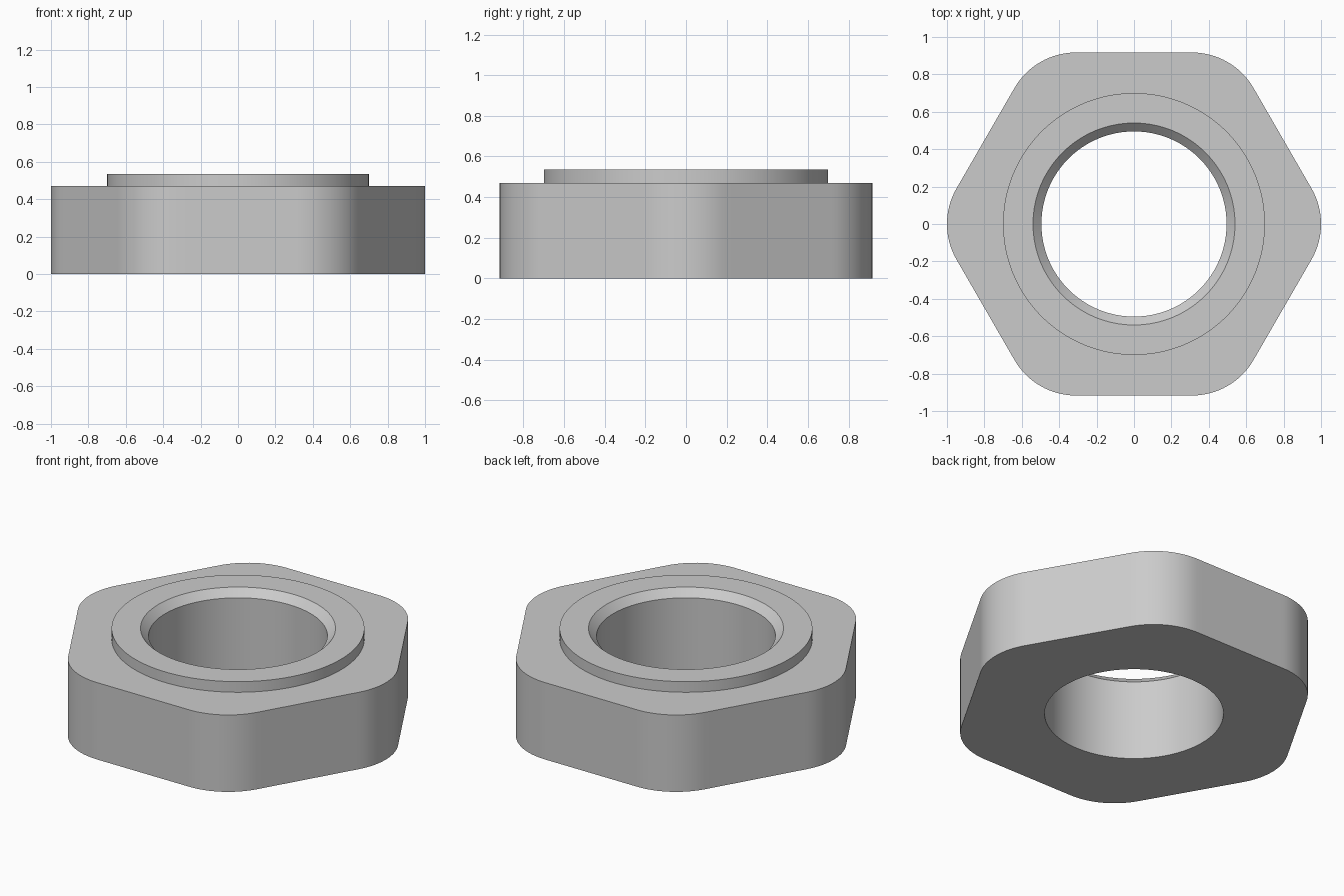
import bpy, bmesh
from math import sin, cos, pi, sqrt, radians
from mathutils import Vector

cube = bpy.data.objects.get("Cube")
if cube:
    bpy.data.objects.remove(cube, do_unlink=True)

APOTHEM, FILLET = 0.917, 0.38      # hexagon half width, corner radius
BORE, CHAMFER, COLLAR = 0.495, 0.045, 0.70
BODY_TOP, COLLAR_TOP = 0.47, 0.535
SEG = 16                           # steps per corner arc and per flat
COUNT = 12 * SEG


def polar(radius, angle):
    return Vector((radius * cos(angle), radius * sin(angle)))


def hexagon():
    """Rounded hexagon outline, corner on +x."""
    arcs = []
    for k in range(6):
        turn = k * pi / 3
        centre = polar((APOTHEM - FILLET) * 2 / sqrt(3), turn)
        arcs.append([centre + polar(FILLET, turn + (i / SEG - 0.5) * pi / 3)
                     for i in range(SEG + 1)])
    points = []
    for k, arc in enumerate(arcs):
        start, end = arc[-1], arcs[(k + 1) % 6][0]
        points += arc + [start.lerp(end, i / SEG) for i in range(1, SEG)]
    return points


def circle(radius):
    """Circle whose points line up with the hexagon outline."""
    return [polar(radius, (i - SEG / 2) * 2 * pi / COUNT) for i in range(COUNT)]


# Closed cross-section: underside, flanks, shoulder, collar, chamfer, bore
sections = [
    (circle(BORE), 0),
    (hexagon(), 0),
    (hexagon(), BODY_TOP),
    (circle(COLLAR), BODY_TOP),
    (circle(COLLAR), COLLAR_TOP),
    (circle(BORE + CHAMFER), COLLAR_TOP),
    (circle(BORE), COLLAR_TOP - CHAMFER),
]

bm = bmesh.new()
rings = [[bm.verts.new((p.x, p.y, z)) for p in pts] for pts, z in sections]
for a, b in zip(rings, rings[1:] + rings[:1]):
    for i in range(COUNT):
        j = (i + 1) % COUNT
        bm.faces.new((a[i], a[j], b[j], b[i]))
bmesh.ops.recalc_face_normals(bm, faces=bm.faces)
mesh = bpy.data.meshes.new("hex_nut")
bm.to_mesh(mesh)
bm.free()

# Plain grey metal
grey = bpy.data.materials.new("light_grey")
grey.use_nodes = True
colour = (0.6, 0.6, 0.6, 1)
grey.diffuse_color = colour
grey.node_tree.nodes["Principled BSDF"].inputs["Base Color"].default_value = colour
mesh.materials.append(grey)

nut = bpy.data.objects.new("hex_nut", mesh)
bpy.context.collection.objects.link(nut)
bpy.ops.object.select_all(action='DESELECT')
nut.select_set(True)
bpy.context.view_layer.objects.active = nut
bpy.ops.object.shade_smooth_by_angle(angle=radians(30))
